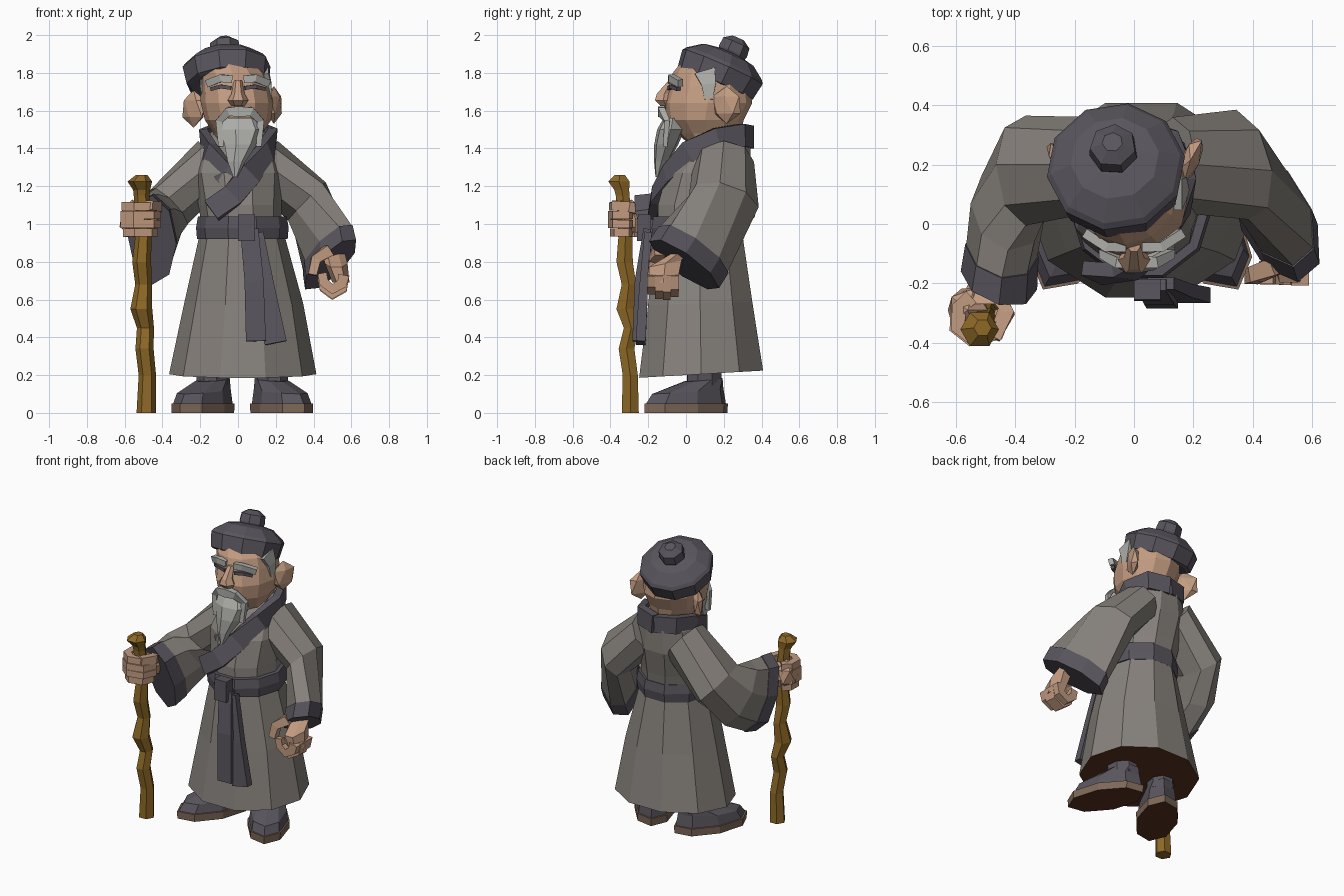
import bpy, bmesh, math
from mathutils import Vector as V, Matrix


def mat(name, rgb):
    m = bpy.data.materials.new(name)
    m.diffuse_color = (*rgb, 1)
    return m


ROBE = mat("robe_cloth", (0.24, 0.22, 0.20))
TRIM = mat("dark_cloth", (0.10, 0.09, 0.11))
SKIN = mat("skin", (0.54, 0.33, 0.22))
HAIR = mat("grey_hair", (0.42, 0.42, 0.40))
WOOD = mat("wood", (0.27, 0.14, 0.02))
SOLE = mat("sole", (0.21, 0.14, 0.10))
INNER = mat("inner_cloth", (0.10, 0.03, 0.015))


def finish(name, bm, m, M=None):
    bmesh.ops.recalc_face_normals(bm, faces=bm.faces)
    if M:
        bm.transform(M)
    me = bpy.data.meshes.new(name)
    bm.to_mesh(me)
    bm.free()
    me.materials.append(m)
    ob = bpy.data.objects.new(name, me)
    bpy.context.collection.objects.link(ob)
    return ob


def loft(name, secs, n, m, M=None):
    """Skin rings; each section is (centre, half-axis u, half-axis v)."""
    bm = bmesh.new()
    off, k = (math.pi / 4, math.sqrt(2)) if n == 4 else (0, 1)
    rings = []
    for c, u, v in secs:
        rings.append([bm.verts.new(V(c) + k * (V(u) * math.cos(off + i * math.tau / n)
                      + V(v) * math.sin(off + i * math.tau / n))) for i in range(n)])
    for a, b in zip(rings, rings[1:]):
        for i in range(n):
            j = (i + 1) % n
            bm.faces.new((a[i], a[j], b[j], b[i]))
    bm.faces.new(rings[0])
    bm.faces.new(rings[-1])
    return finish(name, bm, m, M)


def stack(name, rows, n, m, M=None):
    """Horizontal elliptical rings: (z, cx, cy, rx, ry)."""
    return loft(name, [((x, y, z), (a, 0, 0), (0, b, 0)) for z, x, y, a, b in rows], n, m, M)


def strap(name, pts, w, th, c, m, taper=1.0):
    """Flat band along a path, facing away from c (None = same as the point)."""
    pts = [V(p) for p in pts]
    secs = []
    for i, p in enumerate(pts):
        t = (pts[min(i + 1, len(pts) - 1)] - pts[max(i - 1, 0)]).normalized()
        o = V([0 if q is None else p[j] - q for j, q in enumerate(c)])
        o = (o - t * o.dot(t)).normalized()
        s = 1 + (taper - 1) * i / (len(pts) - 1)
        secs.append((p, t.cross(o) * w * s, o * th * s))
    return loft(name, secs, 4, m)


def blob(name, loc, scale, m, rz=0):
    bm = bmesh.new()
    bmesh.ops.create_icosphere(bm, subdivisions=1, radius=1)
    M = Matrix.Translation(loc) @ Matrix.Rotation(rz, 4, 'Z') @ Matrix.Diagonal((*scale, 1))
    return finish(name, bm, m, M)


def brown_underside(ob):
    ob.data.materials.append(INNER)
    min(ob.data.polygons, key=lambda f: f.center.z).material_index = 1


# Robe: skirt with brown underside, torso, belt
brown_underside(loft("robe_skirt", [((.025, .08, .205), (.39, 0, 0), (0, .345, .02)),
                                    ((.03, .075, .58), (.315, 0, 0), (0, .29, .01)),
                                    ((.02, .07, .98), (.215, 0, 0), (0, .235, 0))], 10, ROBE))
stack("robe_torso", [(.98, .02, .07, .21, .23), (1.1, .01, .08, .22, .24),
                     (1.27, 0, .12, .24, .235), (1.42, 0, .175, .2, .175),
                     (1.5, 0, .2, .13, .13)], 10, ROBE)
stack("belt", [(.92, .023, .065, .24, .25), (.98, .023, .065, .245, .26),
               (1.04, .023, .065, .235, .25)], 10, TRIM)

# Collar bands, left edge lapped under the right
side = [(0, .335, 1.46), (.13, .295, 1.47), (.18, .17, 1.45), (.15, .02, 1.38)]
AX = (0, .12, None)
strap("collar_over", side + [(.06, -.09, 1.26), (-.03, -.16, 1.15), (-.14, -.165, 1.07)],
      .06, .025, AX, TRIM)
strap("collar_under", [(-x, y, z) for x, y, z in side] + [(-.07, -.08, 1.27), (.01, -.1, 1.17)],
      .055, .022, AX, TRIM)

# Sash knot and two hanging ends
FR = (None, 5, None)
strap("sash_knot", [(.045, -.22, 1.05), (.045, -.225, .91)], .045, .035, FR, TRIM)
strap("sash_end_long", [(.06, -.205, .97), (.085, -.25, .7), (.095, -.262, .38)], .048, .02, FR, TRIM, 1.1)
strap("sash_end_side", [(.09, -.2, .95), (.145, -.225, .65), (.2, -.24, .37)], .045, .02, FR, TRIM, 1.3)

# Sleeves with wide dark cuffs
arms = {
    "left": [((.13, .2, 1.33), (.08, 0, .11), (0, .16, 0)),
             ((.365, .2, 1.12), (.1, -.02, .1), (-.02, .185, -.03)),
             ((.475, .04, .865), (.12, .01, .06), (-.06, .18, -.12)),
             ((.49, -.01, .785), (.125, .01, .06), (-.06, .18, -.12))],
    "right": [((-.13, .2, 1.33), (-.08, 0, .11), (0, .16, 0)),
              ((-.365, .18, 1.09), (-.1, .02, .09), (0, .185, -.05)),
              ((-.425, .05, .99), (-.125, .02, .04), (0, .14, -.17)),
              ((-.445, -.09, .935), (-.12, .02, .02), (0, .09, -.22)),
              ((-.455, -.19, .915), (-.125, .03, .02), (0, .08, -.23))]}
for s, r in arms.items():
    loft(s + "_sleeve", r[:-1], 8, ROBE)
    cuff = [(c, V(u) * 1.03, V(v) * 1.03) for c, u, v in r[-2:]]
    loft(s + "_cuff", cuff, 8, TRIM)

# Relaxed left hand with curled fingers
loft("left_palm", [((.5, -.01, .87), (.06, 0, 0), (0, .06, .02)),
                   ((.52, -.11, .79), (.06, 0, 0), (0, .1, .02)),
                   ((.545, -.12, .69), (.045, 0, 0), (0, .085, 0))], 6, SKIN)
for i in range(4):
    y, d = -.185 + i * .042, (.03, .005, 0, .015)[i]
    strap("left_finger", [(.56, y, .73), (.55, y, .655 + d), (.5, y, .625 + d),
                          (.455, y, .66 + d), (.445, y, .71 + d)],
          .022, .03, (.5, None, .76), SKIN, .8)
strap("left_thumb", [(.48, -.14, .86), (.41, -.17, .81), (.395, -.18, .73)], .03, .03, (.5, None, .74), SKIN, .75)

# Right fist around the staff
loft("right_wrist", [((-.46, -.12, .99), (.06, 0, 0), (0, 0, .06)),
                     ((-.51, -.27, 1.03), (.08, 0, 0), (0, 0, .085))], 6, SKIN)
blob("right_palm", (-.56, -.29, 1.03), (.075, .085, .1), SKIN)
for i in range(4):
    z, k = .955 + i * .046, (.84, 1, 1, .93)[i]
    strap("right_finger", [(-.52 + k * x, -.32 + k * y, z) for x, y in
                           ((-.03, .08), (-.075, .04), (-.078, -.03), (-.03, -.068), (.06, -.05), (.09, .03))],
          .0235, .026, (-.52, -.32, None), SKIN, .9)
strap("right_thumb", [(-.47, -.22, 1.07), (-.425, -.3, 1.09), (-.47, -.385, 1.1)], .03, .025,
      (-.52, -.32, None), SKIN, .8)

# Gnarled staff
rows = [(0, -.485, -.295, .052), (.2, -.48, -.295, .046), (.34, -.495, -.315, .048),
        (.45, -.49, -.29, .045), (.55, -.512, -.318, .058), (.68, -.5, -.302, .044),
        (.8, -.51, -.325, .05), (.95, -.5, -.32, .042), (1.15, -.51, -.335, .042),
        (1.18, -.51, -.34, .045), (1.225, -.52, -.355, .065), (1.26, -.51, -.35, .03)]
stack("staff", [(z, x, y, r, r) for z, x, y, r in rows], 6, WOOD)

# Splayed shoes with soles, and trouser legs
for s, cx in (("right", -.145), ("left", .19)):
    sg = 1 if cx > 0 else -1
    M = Matrix.Translation((cx, .075, 0)) @ Matrix.Rotation(sg * .5, 4, 'Z')
    brown_underside(stack(s + "_sole", [(0, 0, -.085, .13, .25), (.05, 0, -.085, .132, .252)], 8, SOLE, M))
    loft(s + "_shoe", [((0, -.085, .05), (.122, 0, 0), (0, .24, 0)),
                       ((0, -.075, .115), (.112, 0, 0), (0, .215, .015)),
                       ((0, .02, .175), (.085, 0, 0), (0, .115, .01))], 8, TRIM, M)
    stack(s + "_leg", [(.14, 0, .025, .085, .1), (.5, 0, .02, .09, .1)], 8, TRIM, M)

# Head, neck, nose
stack("head", [(1.38, 0, .17, .1, .1), (1.48, 0, .12, .13, .17), (1.55, 0, .1, .175, .205),
               (1.64, -.005, .115, .192, .235), (1.73, -.015, .125, .185, .215),
               (1.8, -.03, .13, .18, .2), (1.85, -.05, .13, .15, .16)], 12, SKIN)
stack("nose", [(1.76, 0, -.075, .022, .02), (1.69, 0, -.115, .035, .045),
               (1.655, 0, -.12, .055, .052), (1.625, 0, -.105, .035, .035)], 6, SKIN)
blob("left_ear", (.19, .215, 1.63), (.035, .09, .1), SKIN, -.4)
blob("right_ear", (-.235, .205, 1.61), (.035, .095, .1), SKIN, .7)

# Mirrored face details: eyes, brows, sideburns, moustache
for s, k in (("left", 1), ("right", -1)):
    strap(s + "_eye", [(k * .035, -.085, 1.72), (k * .09, -.075, 1.728), (k * .14, -.04, 1.715)],
          .01, .012, FR, TRIM)
    strap(s + "_eyebrow", [(k * .03, -.078, 1.765), (k * .09, -.078, 1.772), (k * .16, -.03, 1.745)],
          .02, .016, FR, HAIR)
    strap(s + "_sideburn", [(k * .168 - .02, .1, 1.81), (k * .18 - .012, .12, 1.74),
                            (k * .18 - .005, .12, 1.66)], .055, .014, (0, None, None), HAIR, .4)
    strap(s + "_moustache", [(0, -.125, 1.595), (k * .06 + .01, -.13, 1.595), (k * .11 + .01, -.1, 1.545),
                             (k * .1 + .01, -.11, 1.41)], .028, .022, FR, HAIR, .5)

# Beard tapering to a point
stack("beard", [(1.56, .01, -.07, .1, .05), (1.5, .015, -.08, .125, .075),
                (1.42, .01, -.105, .09, .065), (1.33, -.01, -.13, .05, .04),
                (1.25, -.015, -.15, .012, .012)], 7, HAIR)

# Tilted round cap with rolled brim and button
tilt = V((-.06, .4, .91)).to_track_quat('Z', 'Y').to_matrix().to_4x4()
M = Matrix.Translation((-.055, .155, 1.745)) @ tilt
stack("cap", [(z, 0, 0, r, r) for z, r in ((-.01, .2), (0, .22), (.095, .235), (.115, .22), (.165, .15), (.18, .07))],
      10, TRIM, M)
stack("cap_button", [(z, 0, -.015, r, r) for z, r in ((.14, .065), (.19, .083), (.24, .078), (.268, .035))], 7, TRIM, M)
